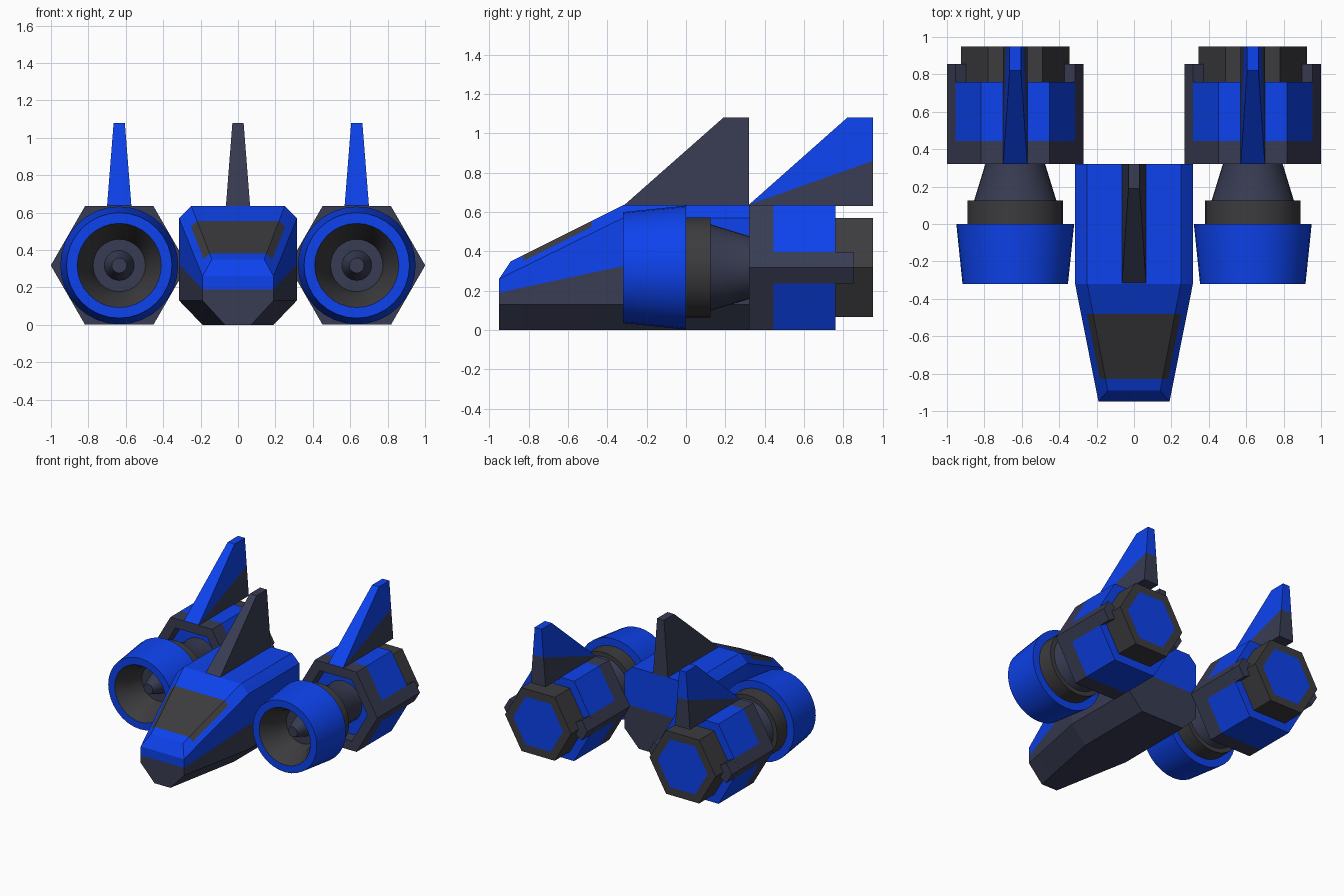
import bpy, bmesh, math

if "Cube" in bpy.data.objects:
    bpy.data.objects.remove(bpy.data.objects["Cube"])


def material(name, rgb):
    m = bpy.data.materials.new(name)
    m.diffuse_color = (*rgb, 1)
    m.use_nodes = True
    m.node_tree.nodes["Principled BSDF"].inputs["Base Color"].default_value = m.diffuse_color
    return m


MATS = [material("slate", (0.04, 0.045, 0.085)),
        material("blue", (0.004, 0.055, 0.85)),
        material("charcoal", (0.045, 0.045, 0.05))]
SLATE, BLUE, CHARCOAL = range(3)


def loft(name, rings, pick, caps=(0, 0), strips=False, smooth=False):
    """Skin a list of rings; pick(i, j) gives the material of each quad."""
    bm = bmesh.new()
    vs = [[bm.verts.new(p) for p in r] for r in rings]
    n = len(rings[0])
    for i in range(len(vs) - 1):
        for j in range(n):
            k = (j + 1) % n
            f = bm.faces.new((vs[i][j], vs[i][k], vs[i + 1][k], vs[i + 1][j]))
            f.material_index = pick(i, j)
    for ring, mat in ((vs[0], caps[0]), (vs[-1], caps[1])):
        if strips:  # mirrored ring: cap it with horizontal strips
            for k in range(n // 2 - 1):
                f = bm.faces.new((ring[k], ring[k + 1], ring[n - 2 - k], ring[n - 1 - k]))
                f.material_index = SLATE if k < 2 else BLUE
        else:
            bm.faces.new(ring).material_index = mat
    bmesh.ops.recalc_face_normals(bm, faces=bm.faces)
    me = bpy.data.meshes.new(name)
    bm.to_mesh(me)
    bm.free()
    for m in MATS:
        me.materials.append(m)
    ob = bpy.data.objects.new(name, me)
    bpy.context.collection.objects.link(ob)
    if smooth:
        bpy.ops.object.select_all(action='DESELECT')
        ob.select_set(True)
        bpy.context.view_layer.objects.active = ob
        bpy.ops.object.shade_smooth_by_angle(angle=math.radians(20))
    return ob


def lathe(name, cx, profile, pick, n=32):
    """Revolve (radius, y) points about a y-parallel engine axis."""
    rings = [[(cx + r * math.cos(a), y, CZ + r * math.sin(a))
              for a in (2 * math.pi * k / n for k in range(n))] for r, y in profile]
    m = [pick(i) for i in (0, len(profile) - 2)]
    return loft(name, rings, lambda i, j: pick(i), m, smooth=True)


def fin(name, cx, y0, y1, two_tone):
    """Swept tapered fin; the two-tone kind has a grey lower wedge."""
    def ring(w, f, b, zf, zb, wb=None):
        wb = wb or w
        return [(cx - w, f, zf), (cx + w, f, zf), (cx + wb, b, zb), (cx - wb, b, zb)]
    rings = [ring(0.065, y0, y1, 0.63, 0.63)]
    if two_tone:
        rings.append(ring(0.065, y0, y1, 0.637, 0.86, 0.047))
    rings.append(ring(0.03, y1 - 0.13, y1, 1.08, 1.08))
    top = BLUE if two_tone else SLATE
    loft(name, rings, lambda i, j: top if i == 1 else SLATE, (SLATE, top))


# Fuselage: main section tapering to the nose section
main = [(0.19, 0), (0.315, 0.13), (0.315, 0.325), (0.315, 0.57), (0.283, 0.603), (0.25, 0.635)]
nose = [(0.07, -0.95, 0), (0.19, -0.95, 0.13), (0.19, -0.95, 0.19),
        (0.19, -0.95, 0.26), (0.165, -0.92, 0.305), (0.14, -0.89, 0.35)]


def mirrored(half):
    return half + [(-x, y, z) for x, y, z in reversed(half)]


def section(y):
    out = []
    for (x, z), (nx, ny, nz) in zip(main, nose):
        t = (-0.32 - y) / (-0.32 - ny)
        out.append((x + (nx - x) * t, y, z + (nz - z) * t))
    return mirrored(out)


def hull_color(i, j):
    if j in (0, 1, 9, 10, 11):
        return SLATE
    return CHARCOAL if i == 2 and j in (4, 5, 6) else BLUE


hull = [mirrored([(x, 0.32, z) for x, z in main]), section(-0.32),
        section(-0.48), section(-0.83), mirrored(nose)]
loft("fuselage", hull, hull_color, strips=True)
fin("centre_fin", 0, -0.32, 0.32, False)

# Engines
CX, CZ = 0.635, 0.3175
R = 0.366
H = math.sqrt(3) / 2
# unit hexagon with extra points marking the grey side-corner bands
hexa = [(1, 0), (0.874, 0.218), (0.5, H), (-0.5, H), (-0.874, 0.218),
        (-1, 0), (-0.874, -0.218), (-0.5, -H), (0.5, -H), (0.874, -0.218)]


def pod_color(i, j):
    if i in (3, 4):
        return BLUE if i == 4 or j not in (0, 4, 5, 9) else SLATE
    return CHARCOAL if i > 4 else SLATE


for s, side in ((-1, "left"), (1, "right")):
    cx = s * CX
    # intake cowl with hollow mouth and spinner
    cowl = [(0.14, 0), (0.315, 0), (0.282, -0.32), (0.225, -0.32), (0.17, -0.22),
            (0.14, -0.1), (0.08, -0.1), (0.04, -0.22)]
    lathe(side + "_intake", cx, cowl, lambda i: BLUE if i < 3 else CHARCOAL if i < 5 else SLATE)
    # neck between intake and rear pod
    neck = [(0.255, -0.01), (0.255, 0.125), (0.22, 0.125), (0.16, 0.32), (0.16, 0.45)]
    lathe(side + "_neck", cx, neck, lambda i: CHARCOAL if i < 2 else SLATE)
    # hexagonal pod: front recess, body panels, rear nozzle block
    pod = [(0.28, 0.42), (0.28, 0.32), (R, 0.32), (R, 0.445), (R, 0.76),
           (0.291, 0.76), (0.291, 0.95), (0.22, 0.95)]
    loft(side + "_engine_pod",
         [[(cx + x * r, y, CZ + z * r) for x, z in hexa] for r, y in pod],
         pod_color, (BLUE, BLUE))
    # corner prongs reaching back along the nozzle
    for d, where in ((-1, "inner"), (1, "outer")):
        sec = [(0.366, 0), (0.319, 0.08), (0.25, 0.04), (0.25, -0.04), (0.319, -0.08)]
        loft(f"{side}_{where}_prong",
             [[(cx + s * d * x, y, CZ + z) for x, z in sec] for y in (0.755, 0.855)],
             lambda i, j: SLATE)
    fin(side + "_engine_fin", cx, 0.32, 0.95, True)
